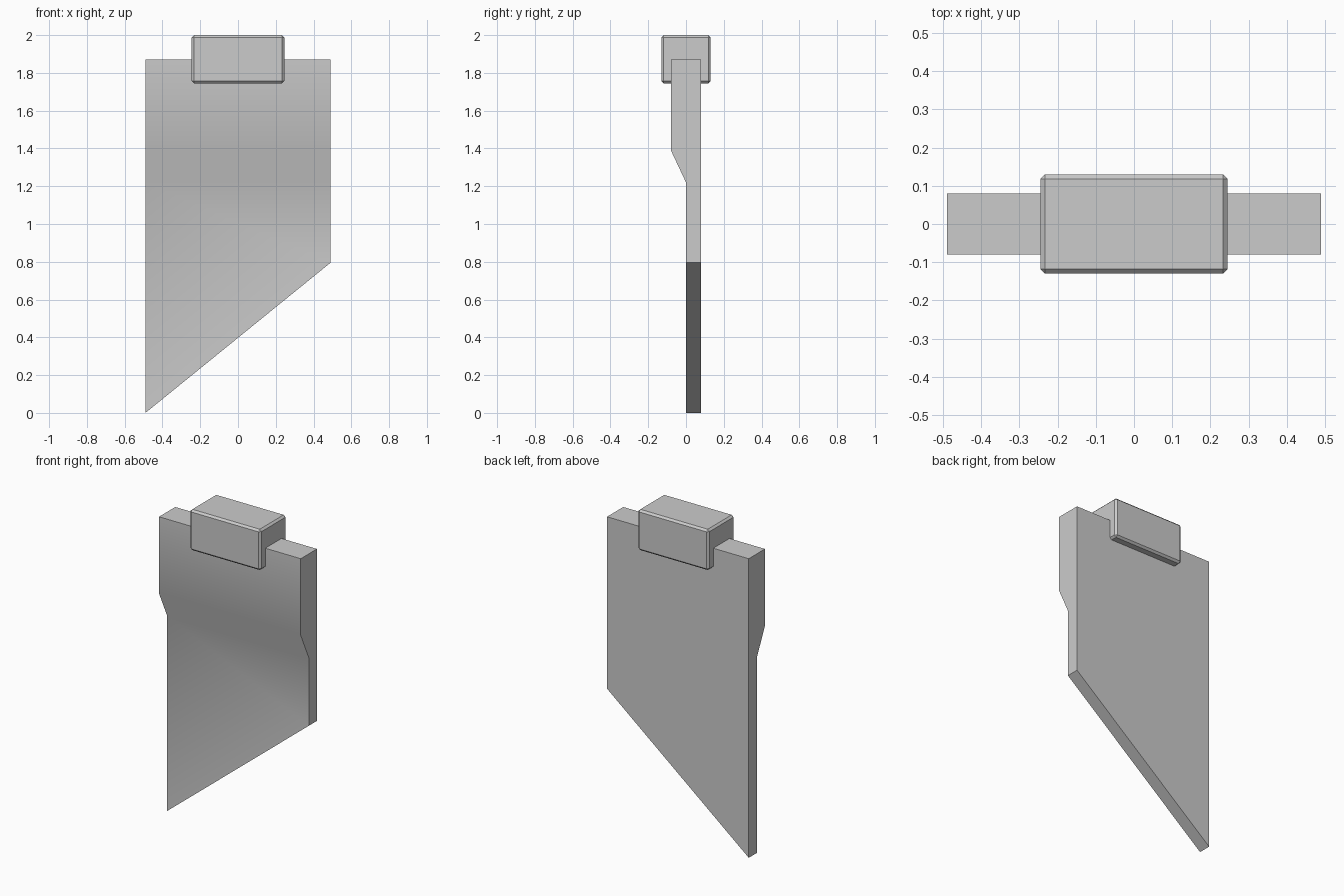
import bpy, bmesh
from mathutils import Matrix

if "Cube" in bpy.data.objects:
    bpy.data.objects.remove(bpy.data.objects["Cube"])


def add_object(name, bm, angle=0.61):
    bmesh.ops.recalc_face_normals(bm, faces=bm.faces[:])
    mesh = bpy.data.meshes.new(name)
    bm.to_mesh(mesh)
    bm.free()
    obj = bpy.data.objects.new(name, mesh)
    bpy.context.collection.objects.link(obj)
    bpy.ops.object.select_all(action='DESELECT')
    obj.select_set(True)
    bpy.context.view_layer.objects.active = obj
    bpy.ops.object.shade_smooth_by_angle(angle=angle)
    return obj


# Blade: stepped side profile (y, z) swept along x, with a slanted lower edge
HALF_W, SLANT = 0.49, 0.795
profile = [(0.08, 0), (0.08, 1.87), (-0.08, 1.87), (-0.08, 1.39), (0, 1.22), (0, 0)]
bm = bmesh.new()
face = bm.faces.new([bm.verts.new((-HALF_W, y, z)) for y, z in profile])
side = bmesh.ops.extrude_face_region(bm, geom=[face], use_keep_orig=True)
for v in side["geom"]:
    if isinstance(v, bmesh.types.BMVert):
        v.co.x = HALF_W
        if v.co.z < 0.01:
            v.co.z = SLANT
add_object("blade", bm)

# Cap: chamfered block straddling the top edge
bm = bmesh.new()
bmesh.ops.create_cube(bm, size=1, matrix=Matrix.Translation((0, 0, 1.8725))
                      @ Matrix.Diagonal((0.49, 0.26, 0.255, 1)))
bmesh.ops.bevel(bm, geom=bm.edges[:], offset=0.012, offset_type='OFFSET',
                segments=1, profile=0.5, affect='EDGES')
add_object("top_cap", bm)
